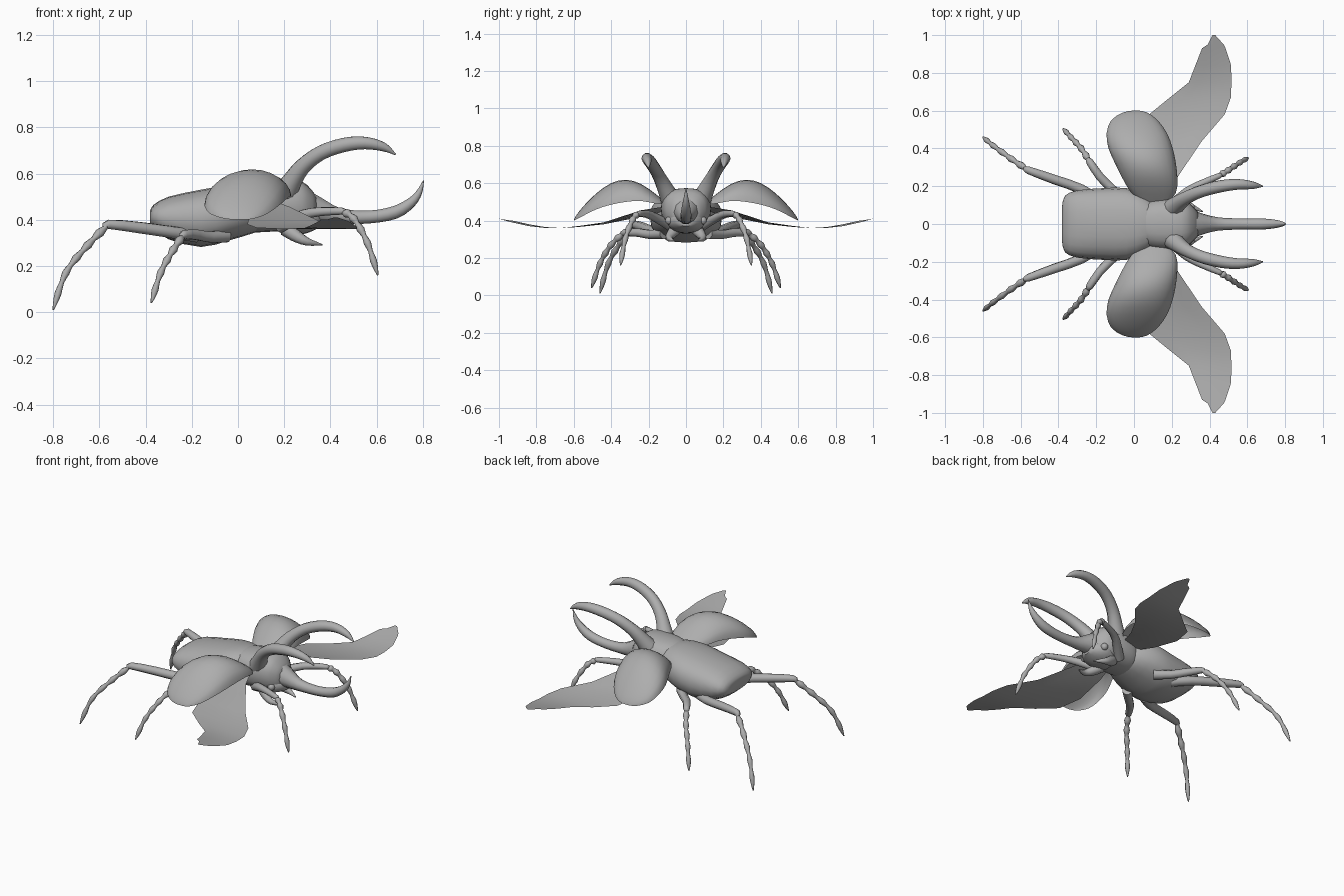
import bpy, bmesh, math
from mathutils import Vector

shell_grey = bpy.data.materials.new("shell_grey")
shell_grey.diffuse_color = (0.42, 0.42, 0.42, 1)


def finish(name, bm, angle=50):
    bmesh.ops.recalc_face_normals(bm, faces=bm.faces)
    me = bpy.data.meshes.new(name)
    bm.to_mesh(me)
    bm.free()
    me.materials.append(shell_grey)
    ob = bpy.data.objects.new(name, me)
    bpy.context.collection.objects.link(ob)
    bpy.ops.object.select_all(action='DESELECT')
    ob.select_set(True)
    bpy.context.view_layer.objects.active = ob
    bpy.ops.object.shade_smooth_by_angle(angle=math.radians(angle))
    return ob


def skin(bm, rings, closed=True, caps=True):
    """Bridge successive rows of points with quads."""
    rows = [[bm.verts.new(p) for p in r] for r in rings]
    n = len(rows[0])
    for a, b in zip(rows, rows[1:]):
        for i in range(n if closed else n - 1):
            j = (i + 1) % n
            bm.faces.new((a[i], a[j], b[j], b[i]))
    if closed and caps:
        bm.faces.new(rows[0])
        bm.faces.new(rows[-1])


def spline(pts, steps):
    """Catmull-Rom interpolation of tuples of any length."""
    out = []
    for i in range(len(pts) - 1):
        p0, p1 = pts[max(i - 1, 0)], pts[i]
        p2, p3 = pts[i + 1], pts[min(i + 2, len(pts) - 1)]
        for s in range(steps):
            t = s / steps
            out.append(tuple(
                0.5 * (2 * b + (c - a) * t + (2 * a - 5 * b + 4 * c - d) * t ** 2
                       + (3 * b - a - 3 * c + d) * t ** 3)
                for a, b, c, d in zip(p0, p1, p2, p3)))
    return out + [pts[-1]]


def tube(name, pts, side=1, steps=3, sides=8):
    """Tapered tube through (x, y, z, radius) points."""
    path = spline(pts, steps)
    pos = [Vector((p[0], p[1] * side, p[2])) for p in path]
    rings = []
    for i, p in enumerate(path):
        d = (pos[min(i + 1, len(pos) - 1)] - pos[max(i - 1, 0)]).normalized()
        u = d.cross(Vector((0, 1, 0.3 * side))).normalized()
        v = d.cross(u)
        r = max(p[3], 0.002)
        rings.append([pos[i] + r * (math.cos(a) * u + math.sin(a) * v)
                      for a in (2 * math.pi * k / sides for k in range(sides))])
    bm = bmesh.new()
    skin(bm, rings)
    return finish(name, bm)


def loft(name, stations, power, sides=20):
    """Rounded body along x from (x, half width, bottom, top) stations."""
    rings = []
    for x, w, zb, zt in spline(stations, 2):
        ring = []
        for k in range(sides):
            a = 2 * math.pi * k / sides
            c, s = math.cos(a), math.sin(a)
            ring.append((x, w * math.copysign(abs(c) ** power, c),
                         (zb + zt) / 2 + (zt - zb) / 2 * math.copysign(abs(s) ** power, s)))
        rings.append(ring)
    bm = bmesh.new()
    skin(bm, rings)
    return finish(name, bm)


# Abdomen, thorax and head
loft("abdomen", [(-0.38, 0.10, 0.375, 0.44), (-0.365, 0.15, 0.36, 0.465),
                 (-0.30, 0.178, 0.315, 0.50), (-0.16, 0.19, 0.282, 0.53),
                 (-0.04, 0.19, 0.31, 0.55), (0.06, 0.15, 0.34, 0.555),
                 (0.12, 0.10, 0.36, 0.54)], 0.85)
loft("thorax", [(0.03, 0.09, 0.35, 0.54), (0.08, 0.125, 0.345, 0.56),
                (0.17, 0.135, 0.35, 0.57), (0.25, 0.125, 0.355, 0.573),
                (0.30, 0.105, 0.36, 0.55), (0.34, 0.06, 0.38, 0.50)], 0.8)
loft("head", [(0.20, 0.08, 0.33, 0.45), (0.27, 0.10, 0.335, 0.46),
              (0.32, 0.085, 0.35, 0.45), (0.36, 0.04, 0.37, 0.43)], 0.9)

# Central lower horn
tube("lower_horn", [(0.27, 0, 0.455, 0.09), (0.34, 0, 0.44, 0.063),
                    (0.44, 0, 0.415, 0.036), (0.57, 0, 0.412, 0.029),
                    (0.68, 0, 0.432, 0.029), (0.75, 0, 0.475, 0.022),
                    (0.785, 0, 0.52, 0.013), (0.803, 0, 0.57, 0.002)], sides=10)

for side, tag in ((1, "left"), (-1, "right")):
    # Upper horn, mouthpart and eye
    tube("upper_horn_" + tag,
         [(0.19, 0.07, 0.49, 0.06), (0.23, 0.105, 0.56, 0.045),
          (0.28, 0.14, 0.63, 0.036), (0.36, 0.175, 0.69, 0.033),
          (0.46, 0.20, 0.724, 0.032), (0.55, 0.21, 0.732, 0.028),
          (0.63, 0.205, 0.715, 0.02), (0.682, 0.20, 0.682, 0.003)], side, sides=10)
    tube("mouthpart_" + tag,
         [(0.21, 0.05, 0.36, 0.035), (0.25, 0.075, 0.33, 0.028),
          (0.30, 0.09, 0.305, 0.018), (0.365, 0.065, 0.292, 0.003)], side)
    bm = bmesh.new()
    bmesh.ops.create_uvsphere(bm, u_segments=10, v_segments=6, radius=0.022)
    bmesh.ops.translate(bm, verts=bm.verts, vec=(0.30, 0.09 * side, 0.40))
    finish("eye_" + tag, bm)

    # Legs: knee path followed by a beaded foot
    legs = {
        "front_leg": ([(0.18, 0.08, 0.37, 0.03), (0.28, 0.17, 0.42, 0.024),
                       (0.36, 0.215, 0.435, 0.02), (0.45, 0.255, 0.437, 0.016)],
                      [(0.50, 0.285, 0.405), (0.56, 0.325, 0.30), (0.605, 0.35, 0.16)]),
        "middle_leg": ([(-0.05, 0.12, 0.33, 0.03), (-0.12, 0.19, 0.325, 0.025),
                        (-0.18, 0.25, 0.335, 0.024), (-0.235, 0.33, 0.335, 0.02)],
                       [(-0.28, 0.40, 0.27), (-0.335, 0.46, 0.17), (-0.375, 0.505, 0.04)]),
        "hind_leg": ([(-0.18, 0.12, 0.33, 0.03), (-0.28, 0.185, 0.345, 0.027),
                      (-0.42, 0.235, 0.365, 0.026), (-0.56, 0.285, 0.38, 0.021)],
                     [(-0.65, 0.345, 0.29), (-0.745, 0.415, 0.17), (-0.80, 0.46, 0.01)]),
    }
    for name, (upper, lower) in legs.items():
        foot = spline([upper[-1][:3]] + lower, 4)[1:]
        n = len(foot)
        beads = [p + ((0.021 - 0.008 * i / n if i % 2 else 0.012 - 0.003 * i / n),)
                 for i, p in enumerate(foot)]
        beads[-1] = foot[-1] + (0.003,)
        tube(name + "_" + tag, upper + beads, side, steps=2)

    # Domed wing case: (y, rear x, front x, edge height, dome height)
    rows = spline([(0.10, 0.07, 0.16, 0.49, 0.0), (0.16, -0.01, 0.22, 0.49, 0.05),
                   (0.24, -0.06, 0.23, 0.505, 0.09), (0.32, -0.10, 0.222, 0.50, 0.118),
                   (0.40, -0.135, 0.205, 0.485, 0.115), (0.48, -0.145, 0.175, 0.46, 0.085),
                   (0.55, -0.12, 0.125, 0.425, 0.05), (0.59, -0.06, 0.07, 0.405, 0.018),
                   (0.60, -0.01, 0.03, 0.40, 0.0)], 2)
    rings = []
    for y, xa, xb, e, h in rows:
        ts = [-math.cos(math.pi * k / 12) for k in range(13)]
        rings.append([((xa + xb) / 2 + (xb - xa) / 2 * t, y * side,
                       e + h * math.sqrt(max(0, 1 - t * t))) for t in ts])
    bm = bmesh.new()
    skin(bm, rings, closed=False)
    finish("wing_case_" + tag, bm)

    # Thin flight wing: (y, rear x, front x, rear height, front height)
    rows = [(0.08, 0.08, 0.16, 0.46, 0.48), (0.24, 0.05, 0.225, 0.42, 0.455),
            (0.44, 0.04, 0.36, 0.38, 0.39), (0.58, 0.08, 0.48, 0.365, 0.37),
            (0.67, 0.19, 0.513, 0.36, 0.36), (0.75, 0.29, 0.516, 0.365, 0.36),
            (0.84, 0.325, 0.514, 0.38, 0.37), (0.93, 0.36, 0.485, 0.40, 0.39),
            (0.95, 0.39, 0.475, 0.402, 0.395), (1.0, 0.415, 0.43, 0.41, 0.41)]
    rings = [[(xa + (xb - xa) * k / 4, y * side, za + (zb - za) * k / 4)
              for k in range(5)] for y, xa, xb, za, zb in rows]
    bm = bmesh.new()
    skin(bm, rings, closed=False)
    finish("flight_wing_" + tag, bm)
